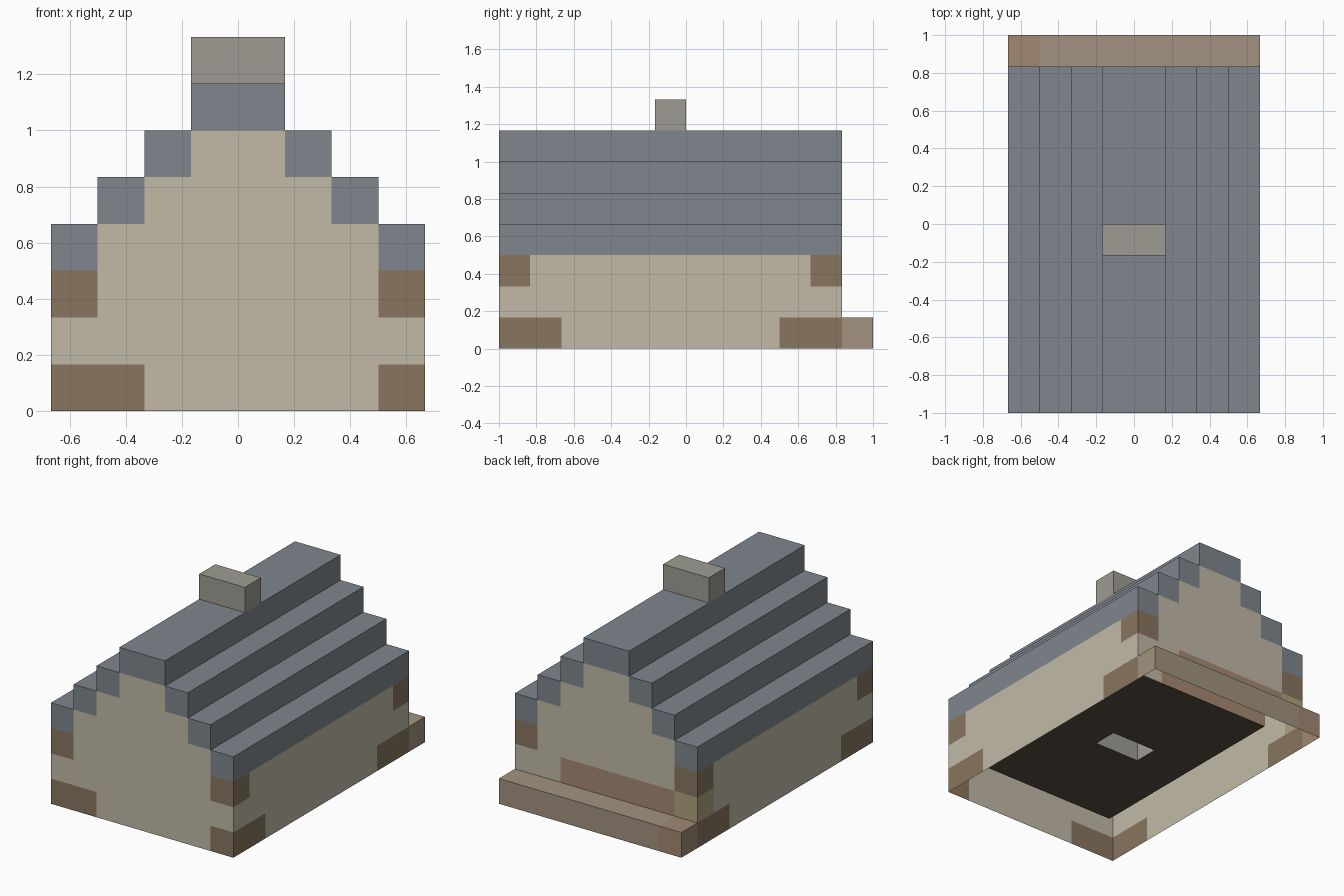
import bpy, bmesh

if "Cube" in bpy.data.objects:
    bpy.data.objects.remove(bpy.data.objects["Cube"])

U = 1 / 6            # size of one block
cells = {}           # block position -> part name


def fill(part, xs, ys, zs):
    for i in xs:
        for j in ys:
            for k in zs:
                cells[i, j, k] = part


# ground floor
fill("floor", range(-3, 3), range(-5, 4), [0])

# side walls and stepped gable ends
for i in (-4, 3):
    fill("walls", [i], range(-6, 5), range(3))
for j in (-6, 4):
    fill("walls", range(-4, 4), [j], range(3))
    for k in (3, 4, 5):
        fill("walls", range(k - 6, 6 - k), [j], [k])

# stepped roof, one course per block of height, with a wide ridge
for k in (3, 4, 5):
    fill("roof", (k - 7, 6 - k), range(-6, 5), [k])
fill("roof", (-1, 0), range(-6, 5), [6])

# chimney stack rising from the floor through the ridge
fill("chimney", (-1, 0), [-1], (1, 2, 3, 4, 5, 7))

# corner timbers
for i in (-4, 3):
    fill("corner_timbers", [i], (-6, -5, 3, 4), [0])
    fill("corner_timbers", [i], (-6, 4), [2])
fill("corner_timbers", [-3], [-6], [0])

# back door, corner accent and the step running along the back
fill("door", range(-3, 2), [4], [1])
fill("yellow_block", [-4], [4], [1])
fill("back_step", range(-3, 4), [5], [0])
fill("step_end", [-4], [5], [0])

colours = {
    "floor": (0.10, 0.075, 0.055),
    "walls": (0.54, 0.49, 0.39),
    "roof": (0.21, 0.24, 0.27),
    "chimney": (0.34, 0.33, 0.29),
    "corner_timbers": (0.25, 0.18, 0.115),
    "door": (0.38, 0.25, 0.17),
    "yellow_block": (0.42, 0.37, 0.20),
    "back_step": (0.36, 0.29, 0.21),
    "step_end": (0.36, 0.25, 0.17),
}


def face_corners(cell, axis, sign):
    """Corners of one block face, counter-clockwise seen from outside."""
    a, b = (axis + 1) % 3, (axis + 2) % 3
    out = []
    for da, db in ((0, 0), (1, 0), (1, 1), (0, 1)):
        p = list(cell)
        p[axis] += sign > 0
        p[a] += da
        p[b] += db
        out.append(tuple(p))
    return out if sign > 0 else out[::-1]


def build(part, colour):
    """Mesh of the exposed block faces of one part; the underside stays open."""
    bm = bmesh.new()
    verts = {}
    for cell, name in cells.items():
        if name != part:
            continue
        for axis in range(3):
            for sign in (-1, 1):
                n = list(cell)
                n[axis] += sign
                if tuple(n) in cells or n[2] < 0:
                    continue
                ring = []
                for p in face_corners(cell, axis, sign):
                    if p not in verts:
                        verts[p] = bm.verts.new([c * U for c in p])
                    ring.append(verts[p])
                bm.faces.new(ring)
    # merge coplanar block faces
    bmesh.ops.dissolve_limit(bm, angle_limit=0.01, verts=bm.verts[:], edges=bm.edges[:])
    mesh = bpy.data.meshes.new(part)
    bm.to_mesh(mesh)
    bm.free()
    mat = bpy.data.materials.new(part)
    mat.diffuse_color = (*colour, 1)
    mat.use_nodes = True
    mat.node_tree.nodes["Principled BSDF"].inputs["Base Color"].default_value = mat.diffuse_color
    mesh.materials.append(mat)
    bpy.context.collection.objects.link(bpy.data.objects.new(part, mesh))


for part, colour in colours.items():
    build(part, colour)
